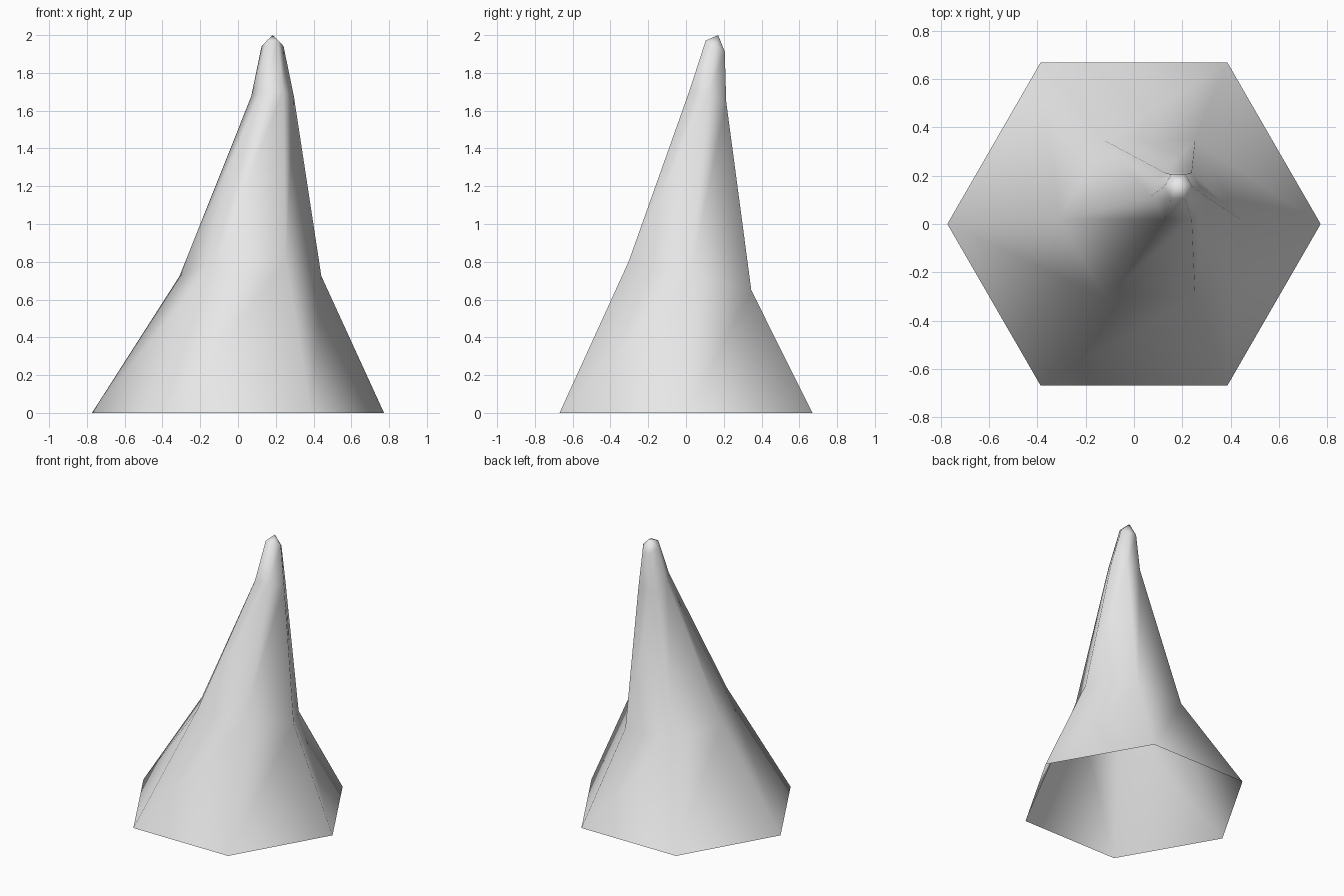
import bpy, bmesh, math

if "Cube" in bpy.data.objects:
    bpy.data.objects.remove(bpy.data.objects["Cube"])

# One light grey for the whole spike
grey = bpy.data.materials.new("light grey")
grey.diffuse_color = (0.8, 0.8, 0.8, 1)
grey.use_nodes = True
grey.node_tree.nodes["Principled BSDF"].inputs["Base Color"].default_value = grey.diffuse_color

# Hexagonal cross-sections: centre x, y, z, radius, tilt (z change per unit y)
sections = [
    (0.0, 0.0, 0.0, 0.773, 0.0),
    (0.066, 0.021, 0.725, 0.375, -0.234),
    (0.183, 0.115, 1.675, 0.113, -0.28),
    (0.183, 0.155, 1.942, 0.058, -0.6),
]
tip = (0.183, 0.17, 2.0)
SIDES = 6

bm = bmesh.new()
rings = []
for cx, cy, cz, r, tilt in sections:
    ring = []
    for i in range(SIDES):
        a = 2 * math.pi * i / SIDES
        dx, dy = r * math.cos(a), r * math.sin(a)
        ring.append(bm.verts.new((cx + dx, cy + dy, cz + tilt * dy)))
    rings.append(ring)

# Side walls, open underneath
for lo, hi in zip(rings, rings[1:]):
    for i in range(SIDES):
        j = (i + 1) % SIDES
        bm.faces.new((lo[i], lo[j], hi[j], hi[i]))

# Pointed cap
apex = bm.verts.new(tip)
for i in range(SIDES):
    bm.faces.new((rings[-1][i], rings[-1][(i + 1) % SIDES], apex))

for f in bm.faces:
    f.smooth = True

mesh = bpy.data.meshes.new("leaning_spike")
bm.to_mesh(mesh)
bm.free()
mesh.materials.append(grey)
spike = bpy.data.objects.new("leaning_spike", mesh)
bpy.context.collection.objects.link(spike)
